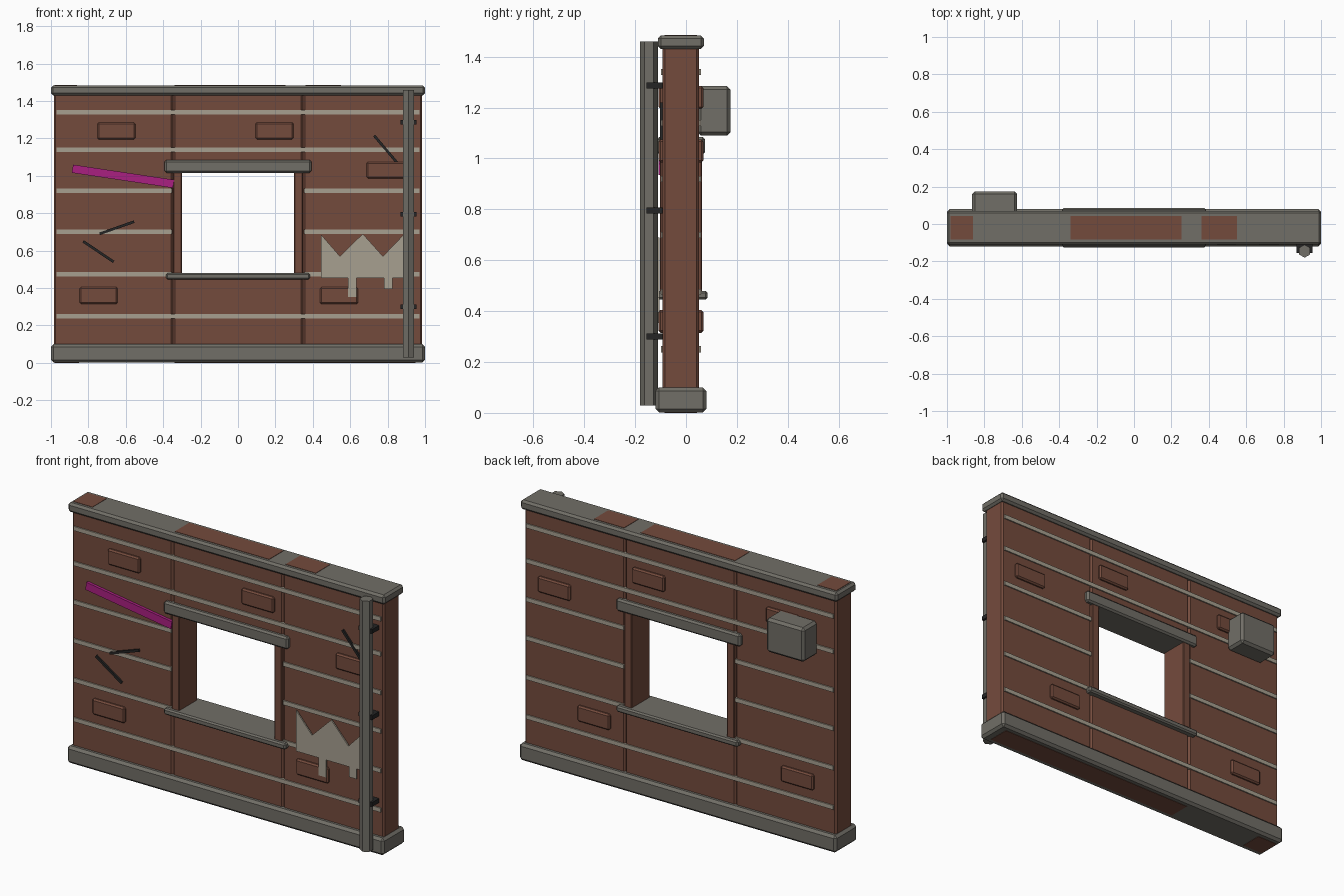
import bpy, bmesh, math
from mathutils import Matrix

if "Cube" in bpy.data.objects:
    bpy.data.objects.remove(bpy.data.objects["Cube"])

WALL_Y = -0.02      # middle of the wall thickness


def material(name, rgb):
    m = bpy.data.materials.new(name)
    m.use_nodes = True
    m.diffuse_color = (*rgb, 1)
    m.node_tree.nodes["Principled BSDF"].inputs["Base Color"].default_value = (*rgb, 1)
    return m


brick = material("brick brown", (0.175, 0.07, 0.046))
stone = material("stone grey", (0.165, 0.157, 0.135))
mortar = material("pale mortar", (0.39, 0.35, 0.28))
dark = material("charred black", (0.018, 0.018, 0.018))
pink = material("magenta paint", (0.4, 0.014, 0.22))


def add_object(name, bm, mat, bevel=0):
    bmesh.ops.recalc_face_normals(bm, faces=bm.faces)
    mesh = bpy.data.meshes.new(name)
    bm.to_mesh(mesh)
    bm.free()
    mesh.materials.append(mat)
    ob = bpy.data.objects.new(name, mesh)
    bpy.context.collection.objects.link(ob)
    if bevel:
        mod = ob.modifiers.new("Bevel", "BEVEL")
        mod.width = bevel
        mod.segments = 1
    return ob


def box(name, x, y, z, mat, bevel=0):
    """Box given by its (min, max) on each axis."""
    bm = bmesh.new()
    bmesh.ops.create_cube(bm, size=1)
    for v in bm.verts:
        v.co = [r[0] if c < 0 else r[1] for c, r in zip(v.co, (x, y, z))]
    return add_object(name, bm, mat, bevel)


def through(name, x, z, half, mat, bevel=0):
    """Box running through the wall, showing on both sides."""
    return box(name, x, (WALL_Y - half, WALL_Y + half), z, mat, bevel)


def strip(name, a, b, width, front, back, mat):
    """Flat bar on the front between two (x, z) points."""
    dx, dz = b[0] - a[0], b[1] - a[1]
    ob = box(name, (-math.hypot(dx, dz) / 2, math.hypot(dx, dz) / 2),
             (front, back), (-width / 2, width / 2), mat)
    ob.data.transform(Matrix.Translation(((a[0] + b[0]) / 2, 0, (a[1] + b[1]) / 2))
                      @ Matrix.Rotation(-math.atan2(dz, dx), 4, 'Y'))
    return ob


# Wall panels around the window opening
for name, x, z in (("wall_right", (-0.985, -0.348), (0.01, 1.475)),
                   ("wall_left", (0.348, 0.985), (0.01, 1.475)),
                   ("wall_below_window", (-0.348, 0.348), (0.01, 0.46)),
                   ("wall_above_window", (-0.348, 0.348), (1.04, 1.475))):
    through(name, x, z, 0.072, brick, 0.01)

# Base and top cap, with brick showing through
through("base", (-1, 1), (0.002, 0.1), 0.1, stone, 0.014)
through("top_cap", (-1, 1), (1.43, 1.484), 0.09, stone, 0.012)
for x in ((-0.98, -0.86), (-0.34, 0.255), (0.36, 0.55)):
    through("top_brick_patch", x, (1.48, 1.486), 0.064, brick)
for x in ((-0.98, -0.85), (-0.34, 0.95)):
    through("base_brick_patch", x, (0, 0.006), 0.064, brick)

# Window frame
through("window_lintel", (-0.392, 0.392), (1.015, 1.085), 0.095, stone, 0.01)
through("window_sill", (-0.384, 0.384), (0.445, 0.48), 0.105, stone, 0.008)
for s in (-1, 1):
    through("window_jamb", sorted((s * 0.3, s * 0.347)), (0.46, 1.03), 0.082, brick, 0.004)

# Mortar courses, broken at the window
for z in (0.25, 0.475, 0.7, 0.92, 1.14, 1.34):
    spans = ((-0.97, -0.352), (0.352, 0.97)) if 0.4 < z < 1 else ((-0.97, 0.97),)
    for x in spans:
        through("mortar_course", x, (z - 0.012, z + 0.012), 0.079, mortar)

# Raised bricks
for x, z in ((-0.65, 1.24), (0.195, 1.24), (0.79, 1.03), (-0.745, 0.36), (0.54, 0.36)):
    through("raised_brick", (x - 0.102, x + 0.102), (z - 0.045, z + 0.045), 0.088, brick, 0.008)

# Drain pipe and its clamps
bm = bmesh.new()
bmesh.ops.create_cone(bm, cap_ends=True, segments=6, radius1=0.035, radius2=0.035, depth=1.43)
bmesh.ops.translate(bm, verts=bm.verts, vec=(0.912, -0.145, 0.745))
add_object("drain_pipe", bm, stone)
for z in (0.3, 0.795, 1.287):
    box("pipe_clamp", (0.87, 0.955), (-0.155, -0.09), (z - 0.012, z + 0.012), dark)

# Vent box on the back
box("vent_box", (-0.865, -0.625), (0.045, 0.175), (1.09, 1.285), stone, 0.014)

# Painted plank and cracks
strip("painted_plank", (-0.885, 1.038), (-0.345, 0.957), 0.044, -0.108, -0.09, pink)
for a, b in (((0.728, 1.215), (0.855, 1.065)), ((-0.74, 0.69), (-0.555, 0.755)),
             ((-0.828, 0.65), (-0.665, 0.54))):
    strip("crack", a, b, 0.014, -0.102, -0.09, dark)

# Torn plaster patch with drips
outline = [(0.445, 0.685), (0.545, 0.57), (0.667, 0.69), (0.775, 0.57), (0.89, 0.69),
           (0.89, 0.453), (0.825, 0.453), (0.825, 0.395), (0.78, 0.395), (0.78, 0.453),
           (0.634, 0.453), (0.634, 0.353), (0.587, 0.353), (0.587, 0.453), (0.445, 0.453)]
bm = bmesh.new()
face = bm.faces.new([bm.verts.new((x, -0.112, z)) for x, z in outline])
ext = bmesh.ops.extrude_face_region(bm, geom=[face], use_keep_orig=True)
moved = [v for v in ext["geom"] if isinstance(v, bmesh.types.BMVert)]
bmesh.ops.translate(bm, verts=moved, vec=(0, 0.008, 0))
add_object("plaster_patch", bm, mortar)
